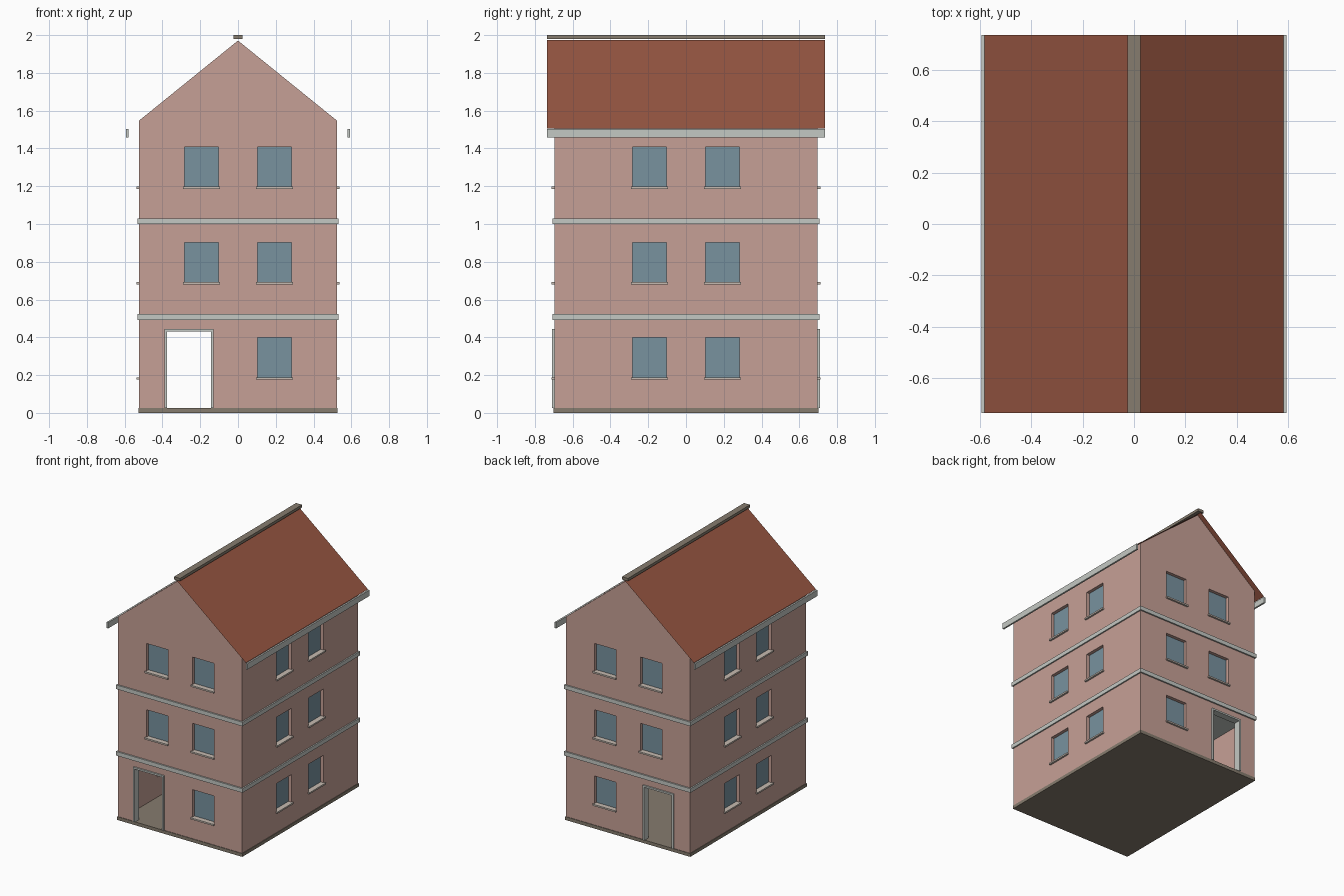
import bpy, bmesh
from mathutils import Matrix, Vector

cube = bpy.data.objects.get("Cube")
if cube:
    bpy.data.objects.remove(cube, do_unlink=True)


def material(name, rgb):
    m = bpy.data.materials.new(name)
    m.use_nodes = True
    linear = [(c / 255 / 12.92) if c < 11 else ((c / 255 + 0.055) / 1.055) ** 2.4 for c in rgb]
    m.diffuse_color = (*linear, 1)
    bsdf = next(n for n in m.node_tree.nodes if n.type == 'BSDF_PRINCIPLED')
    bsdf.inputs["Base Color"].default_value = (*linear, 1)
    return m


PLASTER = material("pink plaster", (198, 160, 150))
TILE = material("red roof tile", (150, 85, 65))
TRIM = material("pale grey trim", (196, 200, 195))
SILL = material("beige sill", (198, 187, 177))
STONE = material("brown grey stone", (134, 124, 110))
GLASS = material("blue grey glass", (120, 146, 159))

# Main dimensions: half width, half depth, storey pitch, roof slope
HX, HY = 0.523, 0.697
WALL, STOREY = 0.04, 0.505
EAVE, APEX = 1.548, 1.971
SLOPE = (APEX - EAVE) / HX
DOOR_X, DOOR_W, DOOR_TOP, FLOOR = -0.26, 0.258, 0.443, 0.025
FRAME = 0.013


def finish(name, bm, mat):
    bmesh.ops.recalc_face_normals(bm, faces=bm.faces[:])
    mesh = bpy.data.meshes.new(name)
    bm.to_mesh(mesh)
    bm.free()
    mesh.materials.append(mat)
    obj = bpy.data.objects.new(name, mesh)
    bpy.context.collection.objects.link(obj)
    return obj


def boxes(name, mat, spans):
    """One object made of boxes, each given by a low and a high corner."""
    bm = bmesh.new()
    for low, high in spans:
        low, high = Vector(low), Vector(high)
        place = Matrix.Translation((low + high) / 2) @ Matrix.Diagonal((*(high - low), 1))
        bmesh.ops.create_cube(bm, size=1, matrix=place)
    return finish(name, bm, mat)


def slab(name, mat, x, y, z0, z1):
    return boxes(name, mat, [((-x, -y, z0), (x, y, z1))])


def gable_prism(name, x, y, z0, eave, apex):
    bm = bmesh.new()
    profile = [(-x, z0), (x, z0), (x, eave), (0, apex), (-x, eave)]
    face = bm.faces.new([bm.verts.new((px, -y, pz)) for px, pz in profile])
    ext = bmesh.ops.extrude_face_region(bm, geom=[face])
    verts = [g for g in ext["geom"] if isinstance(g, bmesh.types.BMVert)]
    bmesh.ops.translate(bm, verts=verts, vec=(0, 2 * y, 0))
    return finish(name, bm, PLASTER)


def on_wall(wall, u0, u1, d0, d1, z0, z1):
    """Span on a wall: u runs along it, d is the distance out from its face."""
    axis, sign = wall
    half = HX if axis == 'x' else HY
    a, b = sorted((sign * (half + d0), sign * (half + d1)))
    if axis == 'x':
        return (a, u0, z0), (b, u1, z1)
    return (u0, a, z0), (u1, b, z1)


# Window and door layout, with doors facing each other at front and back
WALLS = [('x', 1), ('x', -1), ('y', 1), ('y', -1)]
openings, panes, sills, frames = [], [], [], []
for wall in WALLS:
    for storey in range(3):
        for u in (-0.194, 0.194):
            if wall[0] == 'y' and storey == 0 and u < 0:
                continue
            z = 0.18 + storey * STOREY
            u0, u1 = u - 0.09, u + 0.09
            openings.append(on_wall(wall, u0, u1, -0.1, 0.1, z, z + 0.218))
            panes.append(on_wall(wall, u0 - 0.005, u1 + 0.005, -0.035, -0.025, z - 0.005, z + 0.223))
            sills.append(on_wall(wall, u0 - 0.008, u1 + 0.008, -0.025, 0.014, z - 0.004, z + 0.008))
    if wall[0] == 'y':
        u0, u1 = DOOR_X - DOOR_W / 2, DOOR_X + DOOR_W / 2
        openings.append(on_wall(wall, u0 + 0.003, u1 - 0.003, -0.1, 0.1, FLOOR - 0.01, DOOR_TOP - 0.003))
        depth = (-WALL - 0.002, 0.012)
        frames += [on_wall(wall, u0, u0 + FRAME, *depth, FLOOR, DOOR_TOP),
                   on_wall(wall, u1 - FRAME, u1, *depth, FLOOR, DOOR_TOP),
                   on_wall(wall, u0 + FRAME, u1 - FRAME, *depth, DOOR_TOP - FRAME, DOOR_TOP)]

# Hollow walls with cut openings
walls = gable_prism("walls", HX, HY, 0.008, EAVE, APEX)
hollow = gable_prism("hollow_cutter", HX - WALL, HY - WALL, -0.1, EAVE - 0.01, APEX - 0.042)
holes = boxes("opening_cutter", PLASTER, openings)
bpy.context.view_layer.objects.active = walls
for cutter in (hollow, holes):
    cutter.hide_render = True
    mod = walls.modifiers.new(cutter.name, 'BOOLEAN')
    mod.operation, mod.solver, mod.object = 'DIFFERENCE', 'EXACT', cutter
    bpy.ops.object.modifier_apply(modifier=mod.name)
    bpy.data.objects.remove(cutter, do_unlink=True)

# Wall fittings
boxes("window_panes", GLASS, panes)
boxes("window_sills", SILL, sills)
boxes("door_frames", TRIM, frames)

# Base and floor slabs that show outside as bands
slab("base", STONE, HX + 0.004, HY + 0.004, 0, FLOOR)
slab("lower_floor_band", TRIM, HX + 0.01, HY + 0.011, 0.492, 0.523)
slab("upper_floor_band", TRIM, HX + 0.01, HY + 0.011, 0.999, 1.03)

# Thin roof sheets, eave boards and ridge cap
ROOF_Y, ROOF_X, RIDGE = 0.735, 0.581, APEX + 0.004
bm = bmesh.new()
for side in (-1, 1):
    corners = [(0, -ROOF_Y), (side * ROOF_X, -ROOF_Y), (side * ROOF_X, ROOF_Y), (0, ROOF_Y)]
    bm.faces.new([bm.verts.new((x, y, RIDGE - SLOPE * abs(x))) for x, y in corners])
bmesh.ops.remove_doubles(bm, verts=bm.verts[:], dist=0.0001)
finish("roof", bm, TILE)
boxes("eave_boards", TRIM, [((-0.593, -ROOF_Y, 1.457), (-0.58, ROOF_Y, 1.502)),
                            ((0.58, -ROOF_Y, 1.457), (0.593, ROOF_Y, 1.502))])
slab("ridge_cap", STONE, 0.025, ROOF_Y, 1.979, 2.0)
